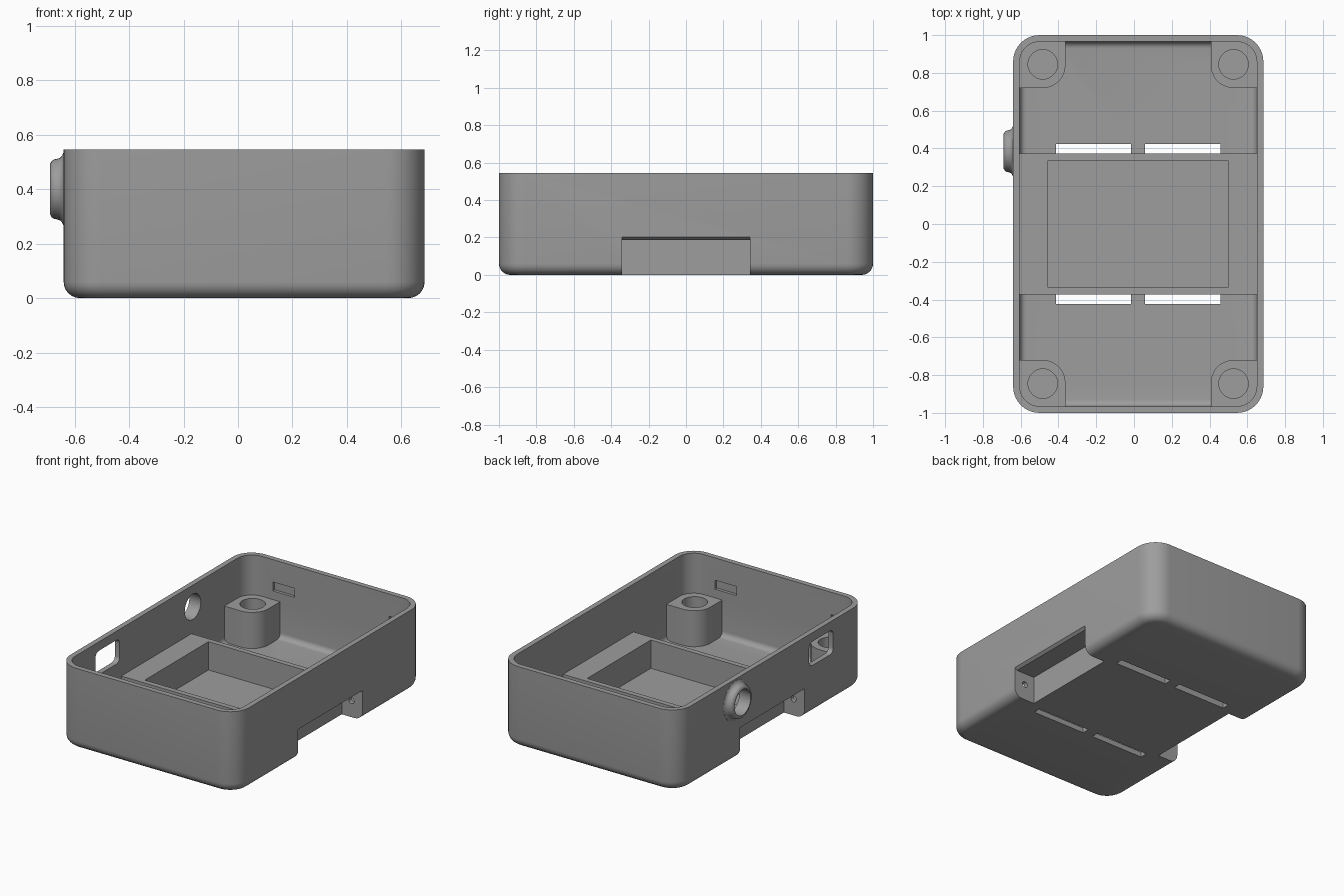
import bpy, bmesh, math
from mathutils import Matrix, Vector

if "Cube" in bpy.data.objects:
    bpy.data.objects.remove(bpy.data.objects["Cube"])

CX = 0.022            # centre line of the case body
X0, X1, TOP = -0.64, 0.685, 0.545
WALL = 0.035

grey = bpy.data.materials.new("plastic grey")
grey.diffuse_color = (0.34, 0.34, 0.34, 1)
grey.use_nodes = True
grey.node_tree.nodes["Principled BSDF"].inputs["Base Color"].default_value = grey.diffuse_color


def finish(name, bm, matrix=None):
    if matrix:
        bm.transform(matrix)
    bmesh.ops.recalc_face_normals(bm, faces=bm.faces)
    me = bpy.data.meshes.new(name)
    bm.to_mesh(me)
    bm.free()
    me.materials.append(grey)
    ob = bpy.data.objects.new(name, me)
    bpy.context.collection.objects.link(ob)
    return ob


def prism(name, x0, x1, y0, y1, levels, r=0.0, matrix=None, seg=10):
    """Rounded rectangle lofted through (z, inset) levels."""
    bm = bmesh.new()
    corners = [(x1 - r, y1 - r, 0), (x0 + r, y1 - r, 90),
               (x0 + r, y0 + r, 180), (x1 - r, y0 + r, 270)]
    rings = []
    for z, inset in levels:
        ring = []
        for cx, cy, a0 in corners:
            for k in range(seg + 1 if r else 1):
                a = math.radians(a0 + 90 * k / seg)
                ring.append(bm.verts.new((cx + (r - inset) * math.cos(a),
                                          cy + (r - inset) * math.sin(a), z)))
        rings.append(ring)
    for low, high in zip(rings, rings[1:]):
        for i in range(len(low)):
            j = (i + 1) % len(low)
            bm.faces.new((low[i], low[j], high[j], high[i]))
    bm.faces.new(rings[0][::-1])
    bm.faces.new(rings[-1])
    return finish(name, bm, matrix)


def block(name, x0, x1, y0, y1, z0, z1):
    return prism(name, x0, x1, y0, y1, [(z0, 0), (z1, 0)])


def cylinder(name, centre, radius, depth, axis="Z", seg=40):
    bm = bmesh.new()
    bmesh.ops.create_cone(bm, cap_ends=True, segments=seg, radius1=radius,
                          radius2=radius, depth=depth)
    rot = Matrix()
    if axis != "Z":
        rot = Matrix.Rotation(math.pi / 2, 4, "Y" if axis == "X" else "X")
    return finish(name, bm, Matrix.Translation(centre) @ rot)


def cut(target, cutter):
    mod = target.modifiers.new("cut", "BOOLEAN")
    mod.operation, mod.solver, mod.object = "DIFFERENCE", "EXACT", cutter
    bpy.context.view_layer.update()
    deps = bpy.context.evaluated_depsgraph_get()
    me = bpy.data.meshes.new_from_object(target.evaluated_get(deps))
    target.modifiers.clear()
    target.data = me
    bpy.data.objects.remove(cutter, do_unlink=True)


def fillet(z, r, top, seg=6):
    """Levels of a rounded lower edge followed by a straight wall."""
    levels = []
    for k in range(seg + 1):
        a = math.pi / 2 * k / seg
        levels.append((z + r * (1 - math.cos(a)), r * (1 - math.sin(a))))
    return levels + [(top, 0)]


# Case body with rounded corners and lower edge
case = prism("case_body", X0, X1, -1, 1, fillet(0, 0.06, TOP), 0.14)

# Inner cavity, which leaves the corner posts and the raised middle standing
cavity = prism("cavity", X0 + WALL, X1 - WALL, -1 + WALL, 1 - WALL,
               fillet(WALL, 0.035, 0.8), 0.105)
for sx in (-1, 1):
    for sy in (-1, 1):
        xs = sorted((CX + sx * 0.385, CX + sx * 0.95))
        ys = sorted((sy * 0.72, sy * 1.3))
        cut(cavity, prism("post", *xs, *ys, [(-0.1, 0), (0.277, 0)], 0.12))
cut(cavity, block("platform", -1, 1, -0.372, 0.372, -0.1, 0.225))
cut(case, cavity)

# Pocket in the raised middle
cut(case, block("pocket", -0.455, 0.497, -0.337, 0.337, WALL, 0.4))

for sx in (-1, 1):
    # Side notch with a sloping lip at the roof edge
    bm = bmesh.new()
    profile = [(0.508, -0.1), (0.508, 0.187), (0.645, 0.187),
               (0.665, 0.203), (0.8, 0.203), (0.8, -0.1)]
    face = bm.faces.new([bm.verts.new((CX + sx * x, -0.342, z)) for x, z in profile])
    ext = bmesh.ops.extrude_face_region(bm, geom=[face])
    bmesh.ops.translate(bm, vec=Vector((0, 0.684, 0)),
                        verts=[v for v in ext["geom"] if isinstance(v, bmesh.types.BMVert)])
    cut(case, finish("notch", bm))
    for sy in (-1, 1):
        # Screw hole in each post
        cut(case, cylinder("post_hole", (CX + sx * 0.505, sy * 0.845, 0.25), 0.078, 0.4))
        # Strap pin hole at each end of the notch
        cut(case, cylinder("pin_hole", (CX + sx * 0.58, sy * 0.36, 0.11), 0.02, 0.1, "Y", 16))
        # Floor slot
        xs = sorted((CX + sx * 0.037, CX + sx * 0.435))
        ys = sorted((sy * 0.374, sy * 0.424))
        cut(case, block("floor_slot", *xs, *ys, -0.1, 0.1))
        # Lid catch recess in the end walls
        mid = CX + sy * (sx * 0.43 + 0.07)
        ys = sorted((sy * 0.9, sy * 0.985))
        cut(case, block("catch", mid - 0.08, mid + 0.08, *ys, 0.335, 0.395))

# Left wall: round cable hole and rounded port opening
HY, HZ = 0.385, 0.40
cut(case, cylinder("cable_hole", (X0, HY, HZ), 0.085, 0.2, "X"))
cut(case, prism("port", 0.325, 0.485, -0.645, -0.39, [(0.5, 0), (0.75, 0)], 0.035,
                Matrix.Rotation(-math.pi / 2, 4, "Y"), 6))

# Cable collar on the outside of the left wall
bm = bmesh.new()
ring = [(-0.62, 0.135), (-0.641, 0.133), (-0.646, 0.122), (-0.653, 0.115),
        (-0.664, 0.111), (-0.675, 0.109), (-0.684, 0.103), (-0.69, 0.092),
        (-0.69, 0.085), (-0.62, 0.085)]
N = 40
loops = [[bm.verts.new((x, HY + r * math.cos(2 * math.pi * k / N),
                        HZ + r * math.sin(2 * math.pi * k / N))) for x, r in ring]
         for k in range(N)]
for k in range(N):
    a, b = loops[k], loops[(k + 1) % N]
    for i in range(len(ring)):
        j = (i + 1) % len(ring)
        bm.faces.new((a[i], a[j], b[j], b[i]))
collar = finish("cable_collar", bm)

for ob in (case, collar):
    bpy.ops.object.select_all(action="DESELECT")
    ob.select_set(True)
    bpy.context.view_layer.objects.active = ob
    bpy.ops.object.shade_smooth_by_angle(angle=math.radians(35))
